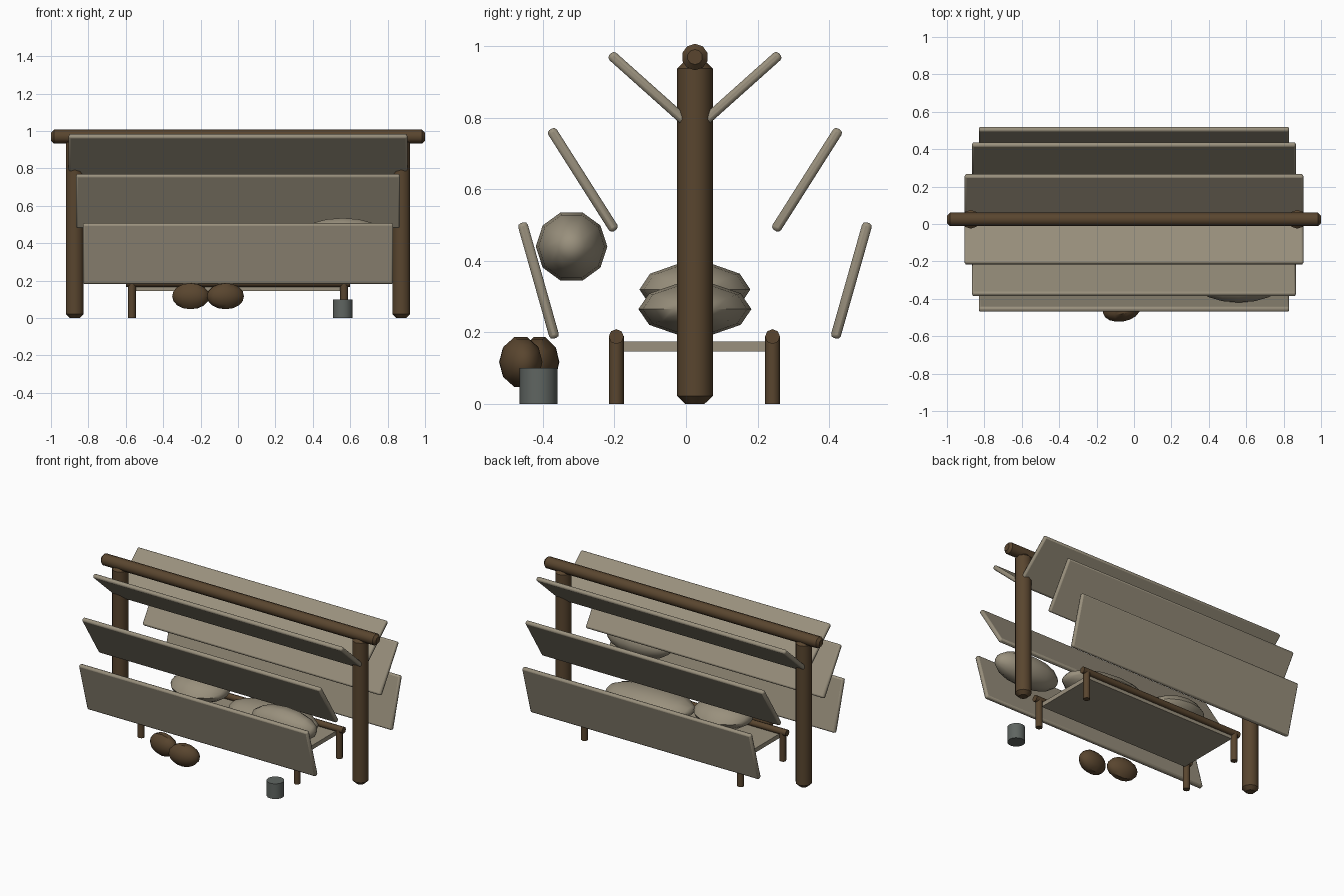
import bpy
from math import atan2, hypot, pi, radians
from mathutils import Vector

cube = bpy.data.objects.get("Cube")
if cube:
    bpy.data.objects.remove(cube, do_unlink=True)


def material(name, rgb):
    m = bpy.data.materials.new(name)
    m.use_nodes = True
    m.diffuse_color = (*rgb, 1)
    m.node_tree.nodes["Principled BSDF"].inputs["Base Color"].default_value = (*rgb, 1)
    return m


BARK = material("dark bark", (0.10, 0.06, 0.028))
HIDE = material("pale hide", (0.32, 0.28, 0.205))
IRON = material("grey iron", (0.115, 0.13, 0.12))
MID = 0.025  # centre line of the frame in y


def finish(name, mat, bevel=0, segments=1, angle=35):
    ob = bpy.context.object
    ob.name = name
    ob.data.materials.append(mat)
    bpy.ops.object.transform_apply(location=False, rotation=False, scale=True)
    if bevel:
        mod = ob.modifiers.new("rounded edges", 'BEVEL')
        mod.width, mod.segments = bevel, segments
        mod.limit_method, mod.angle_limit = 'ANGLE', radians(50)
    bpy.ops.object.shade_smooth_by_angle(angle=radians(angle))
    return ob


def pole(name, a, b, radius, mat, sides=8, bevel=0, angle=50):
    a, b = Vector(a), Vector(b)
    turn = (b - a).to_track_quat('Z', 'Y').to_euler()
    bpy.ops.mesh.primitive_cylinder_add(vertices=sides, radius=radius, depth=(b - a).length,
                                        location=(a + b) / 2, rotation=turn)
    return finish(name, mat, bevel, 1, angle)


def box(name, centre, size, mat, tilt=0, bevel=0):
    bpy.ops.mesh.primitive_cube_add(size=1, location=centre, rotation=(tilt, 0, 0))
    bpy.context.object.scale = size
    return finish(name, mat, bevel, 2)


def bundle(name, centre, radii, mat, yaw=0):
    # faceted ellipsoid with its poles at the two x ends
    bpy.ops.mesh.primitive_uv_sphere_add(segments=10, ring_count=8, location=centre,
                                         rotation=(0, pi / 2, yaw))
    bpy.context.object.scale = (radii[2], radii[1], radii[0])
    return finish(name, mat, angle=40)


# Main frame: two posts and a ridge beam
for side, x in (("right", -0.873), ("left", 0.873)):
    pole(side + "_post", (x, MID, 0), (x, MID, 0.96), 0.05, BARK, 10, 0.022)
pole("ridge_beam", (-1, MID, 0.97), (1, MID, 0.97), 0.037, BARK, 10, 0.015)

# Hanging panels: outer top edge and inner bottom edge as (offset, z), half length
PANELS = {
    "upper": ((0.228, 0.97), (0.002, 0.768), 0.905),
    "middle": ((0.397, 0.758), (0.23, 0.495), 0.865),
    "lower": ((0.48, 0.495), (0.395, 0.195), 0.83),
}
for level, (top, bottom, half) in PANELS.items():
    for face, s in (("front", -1), ("back", 1)):
        dy, dz = s * (top[0] - bottom[0]), top[1] - bottom[1]
        centre = (0, MID + s * (top[0] + bottom[0]) / 2, (top[1] + bottom[1]) / 2)
        box(f"{face}_{level}_panel", centre, (2 * half, 0.028, hypot(dy, dz) + 0.024),
            HIDE, atan2(-dy, dz), 0.01)

# Cot: legs, long rails and bed board
for face, y in (("front", -0.195), ("back", 0.242)):
    for side, x in (("right", -0.567), ("left", 0.567)):
        pole(f"{face}_{side}_cot_leg", (x, y, 0), (x, y, 0.19), 0.021, BARK)
    pole(face + "_cot_rail", (-0.6, y, 0.188), (0.6, y, 0.188), 0.021, BARK)
box("bed_board", (0, MID, 0.16), (1.1, 0.43, 0.028), HIDE)

# Bundles on the cot and the one hung behind the front panels
bundle("long_bundle", (0.24, MID, 0.265), (0.31, 0.158, 0.075), HIDE)
bundle("round_bundle", (-0.29, MID, 0.32), (0.19, 0.155, 0.075), HIDE)
bundle("hung_bundle", (0.56, -0.32, 0.44), (0.23, 0.1, 0.1), HIDE)

# Two dark lumps and a small can on the ground
bundle("right_lump", (-0.253, -0.41, 0.117), (0.1, 0.055, 0.073), BARK, -0.15)
bundle("left_lump", (-0.067, -0.462, 0.117), (0.1, 0.06, 0.073), BARK, 0.15)
pole("can", (0.56, -0.412, 0), (0.56, -0.412, 0.1), 0.053, IRON, 16)
